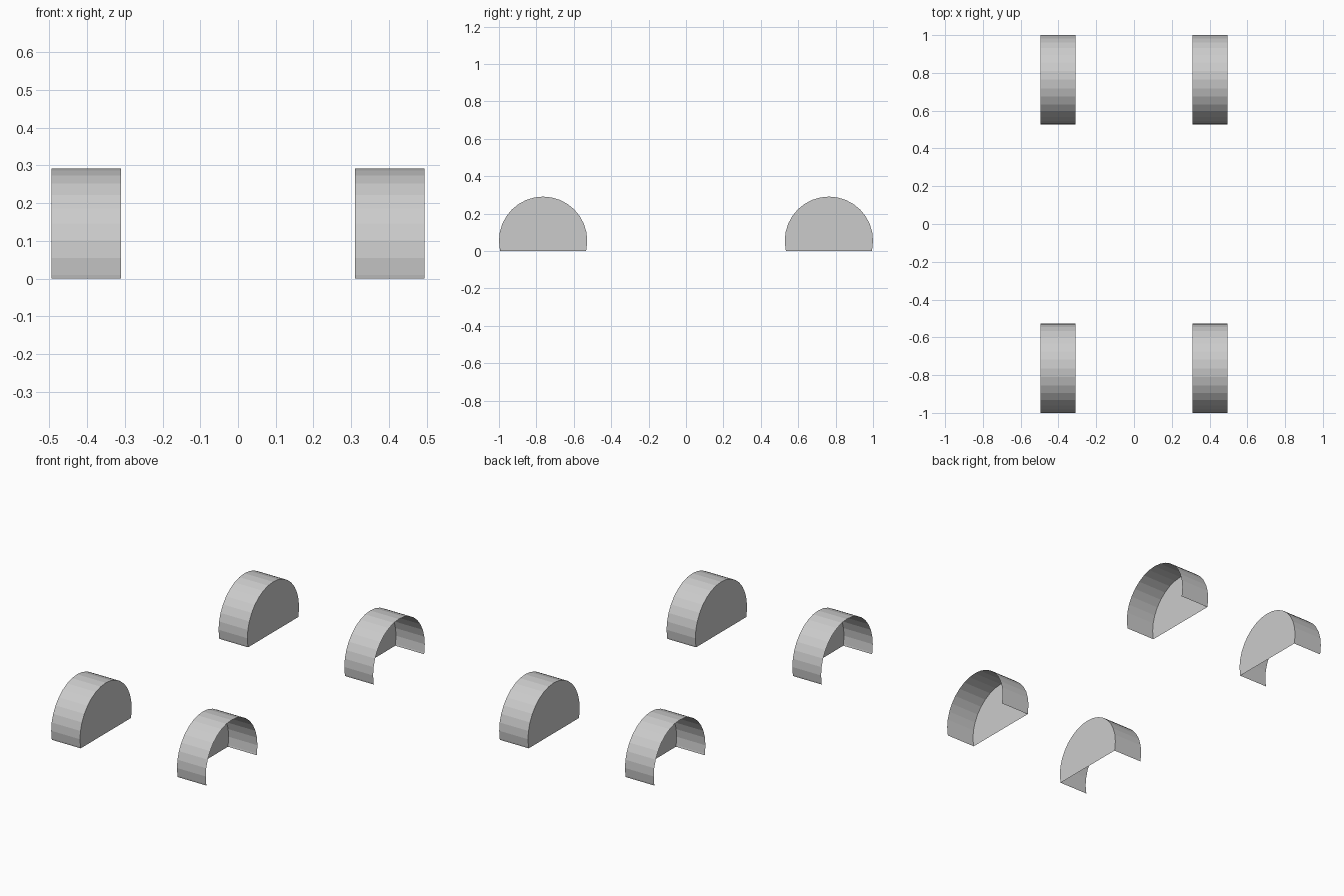
import bpy, bmesh, math

if "Cube" in bpy.data.objects:
    bpy.data.objects.remove(bpy.data.objects["Cube"])

X_IN, X_OUT = 0.31, 0.494      # inner (closed) and outer (open) side
CY, CZ, R = 0.764, 0.055, 0.236
STEP = 2 * math.pi / 32

grey = bpy.data.materials.new("grey")
grey.diffuse_color = (0.6, 0.6, 0.6, 1)
grey.use_nodes = True
grey.node_tree.nodes["Principled BSDF"].inputs["Base Color"].default_value = grey.diffuse_color

# arch outline: circle cut off flat at the ground
arc = [(R * math.cos(i * STEP), CZ + R * math.sin(i * STEP)) for i in range(-1, 18)]
foot = math.sqrt(R * R - CZ * CZ)
profile = [(foot, 0)] + arc + [(-foot, 0)]


def wheel_well(name, sx, sy):
    bm = bmesh.new()
    inner = [bm.verts.new((sx * X_IN, sy * CY + y, z)) for y, z in profile]
    outer = [bm.verts.new((sx * X_OUT, sy * CY + y, z)) for y, z in profile]
    # curved arch sheet, open at the bottom
    for i in range(len(profile) - 1):
        bm.faces.new((inner[i], inner[i + 1], outer[i + 1], outer[i]))
    # flat wall closing the inner side
    bm.faces.new(inner[::-1])
    if sx < 0:
        bmesh.ops.reverse_faces(bm, faces=bm.faces[:])
    # keep the shell facing outward
    bm.normal_update()
    top = max(bm.faces, key=lambda f: f.calc_center_median().z)
    if top.normal.z < 0:
        bmesh.ops.reverse_faces(bm, faces=bm.faces[:])
    mesh = bpy.data.meshes.new(name)
    bm.to_mesh(mesh)
    bm.free()
    mesh.materials.append(grey)
    bpy.context.collection.objects.link(bpy.data.objects.new(name, mesh))


for sx, side in ((-1, "left"), (1, "right")):
    for sy, end in ((-1, "front"), (1, "rear")):
        wheel_well(f"wheel_well_{end}_{side}", sx, sy)
